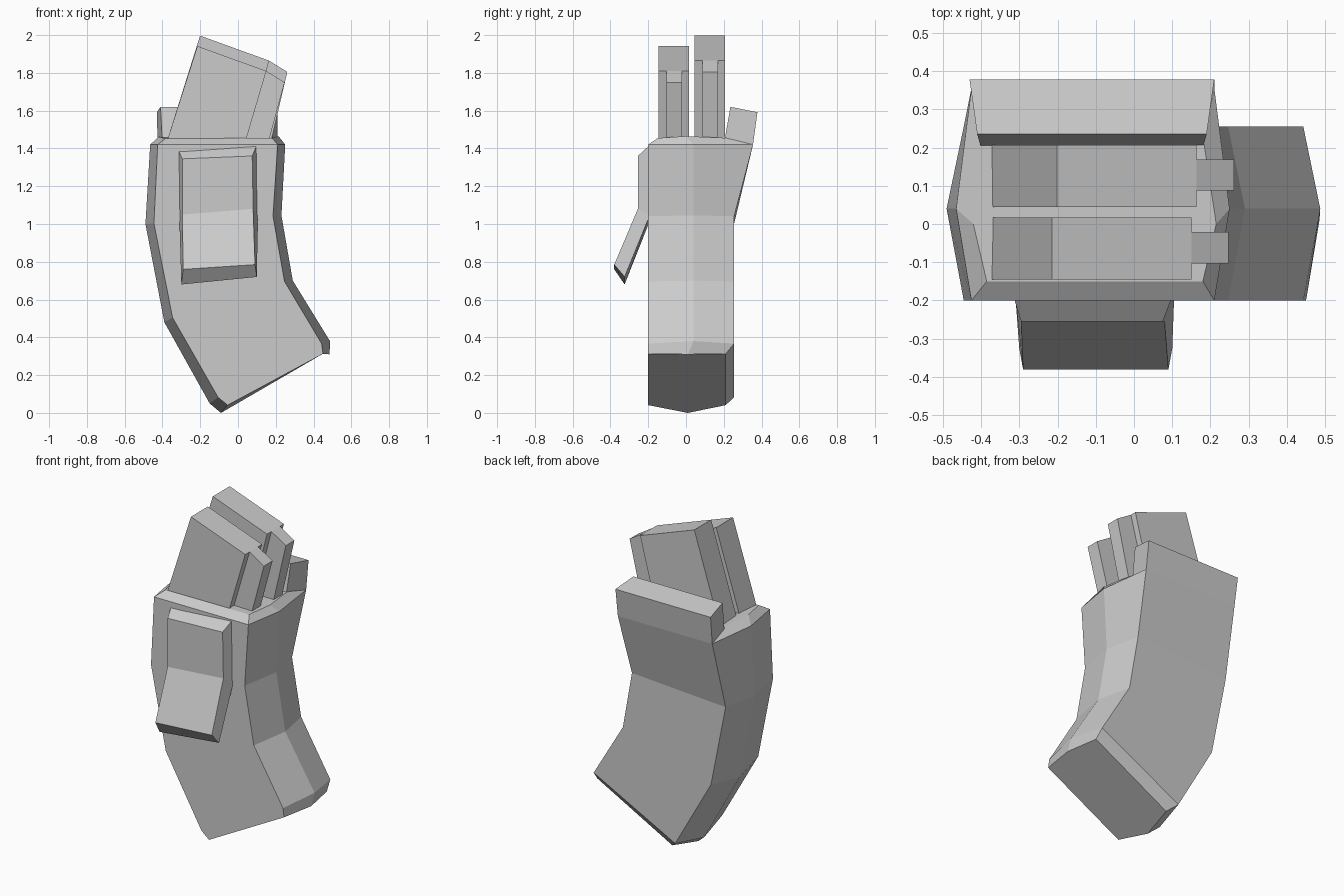
import bpy, bmesh
from mathutils import Vector

if "Cube" in bpy.data.objects:
    bpy.data.objects.remove(bpy.data.objects["Cube"])


def loft(name, rings):
    """Skin a list of equal-length closed rings and cap both ends."""
    bm = bmesh.new()
    vs = [[bm.verts.new(p) for p in ring] for ring in rings]
    n = len(rings[0])
    for a, b in zip(vs, vs[1:]):
        for i in range(n):
            j = (i + 1) % n
            bm.faces.new((a[i], a[j], b[j], b[i]))
    bm.faces.new(vs[0])
    bm.faces.new(vs[-1])
    bmesh.ops.recalc_face_normals(bm, faces=bm.faces)
    mesh = bpy.data.meshes.new(name)
    bm.to_mesh(mesh)
    bm.free()
    obj = bpy.data.objects.new(name, mesh)
    bpy.context.collection.objects.link(obj)
    return obj


def prism(name, outline, y0, y1):
    """Extrude an x-z outline along y."""
    return loft(name, [[(x, y, z) for x, z in outline] for y in (y0, y1)])


def body_ring(lx, lz, rx, rz, inset, lift, yf, ym, yb):
    """Six-sided section: side ridges outermost, front and back edges inset."""
    l, r = Vector((lx, 0, lz)), Vector((rx, 0, rz))
    d = (r - l).normalized() * inset
    up = Vector((0, 0, lift))
    at = lambda p, y: (p.x, y, p.z)
    li, ri = l + d + up, r - d + up
    return [at(li, yf), at(l, ym), at(li, yb), at(ri, yb), at(r, ym), at(ri, yf)]


# Curved pouch body, top rim down to the ridged bottom
loft("pouch_body", [body_ring(*s) for s in (
    (-0.42, 1.462, 0.215, 1.465, 0.035, -0.01, -0.15, 0.0, 0.23),
    (-0.465, 1.42, 0.25, 1.42, 0.04, 0.0, -0.2, 0.04, 0.355),
    (-0.49, 1.0, 0.23, 1.045, 0.045, 0.0, -0.2, 0.04, 0.255),
    (-0.39, 0.48, 0.29, 0.70, 0.046, 0.01, -0.2, 0.04, 0.255),
    (-0.15, 0.05, 0.487, 0.38, 0.05, 0.01, -0.2, 0.04, 0.255),
    (-0.09, 0.0, 0.485, 0.31, 0.04, 0.022, -0.2, 0.01, 0.21),
)])

# Raised back flap above the rim
loft("back_flap", [
    [(-0.40, 0.20, 1.42), (0.18, 0.20, 1.42), (0.21, 0.355, 1.42), (-0.425, 0.355, 1.42)],
    [(-0.41, 0.235, 1.62), (0.19, 0.235, 1.62), (0.21, 0.378, 1.592), (-0.43, 0.378, 1.592)],
])

# Belt clip: left x/z, right x/z and y of the inner and outer edges per section
clip = []
for inner, outer in (
    ((-0.315, 1.39, 0.10, 1.42, -0.19), (-0.295, 1.345, 0.075, 1.36, -0.255)),
    ((-0.31, 1.02, 0.105, 1.05, -0.19), (-0.295, 1.05, 0.08, 1.08, -0.255)),
    ((-0.30, 0.68, 0.10, 0.72, -0.325), (-0.29, 0.76, 0.09, 0.785, -0.38)),
):
    a, b = inner, outer
    clip.append([(a[0], a[4], a[1]), (b[0], b[4], b[1]),
                 (b[2], b[4], b[3]), (a[2], a[4], a[3])])
loft("belt_clip", clip)

# Two slanted magazines, each with a narrower rib along its right edge
for side, y, dz, dx in (("front", -0.145, 0.0, 0.0), ("back", 0.045, 0.055, 0.014)):
    prism(side + "_magazine", [
        (-0.385, 1.41), (-0.215 + dx, 1.942 + dz),
        (0.15 + dx, 1.81 + dz), (0.032 + dx, 1.41)], y, y + 0.162)
    prism(side + "_magazine_rib", [
        (0.0, 1.41), (0.13 + dx, 1.81 + dz),
        (0.15 + dx, 1.81 + dz), (0.247 + dx, 1.75 + dz), (0.155 + dx, 1.41)],
        y + 0.042, y + 0.124)
